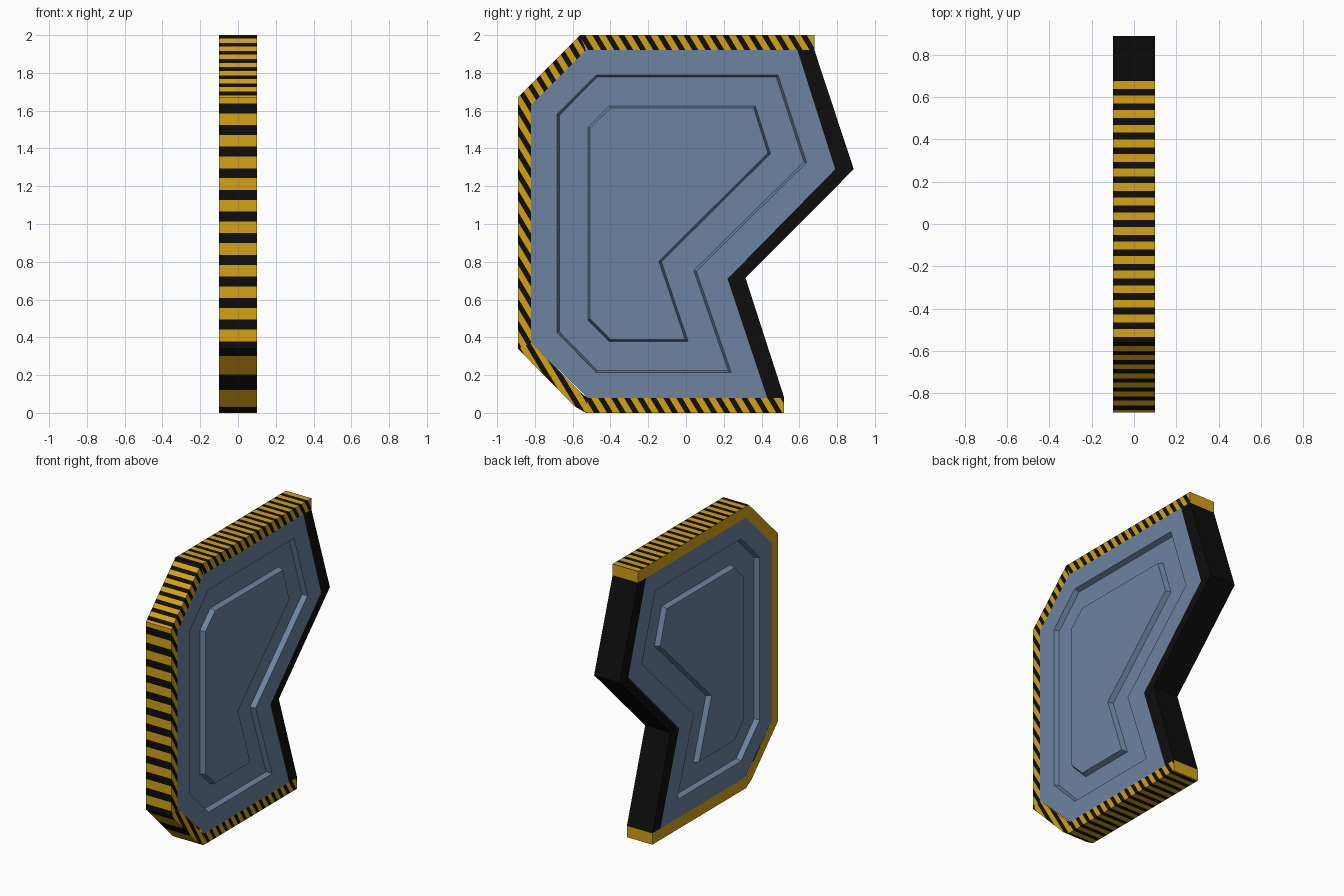
import bpy, bmesh, math
from mathutils import Vector

if "Cube" in bpy.data.objects:
    bpy.data.objects.remove(bpy.data.objects["Cube"])

H = 0.1            # half thickness of the door
GROOVE = 0.035     # depth of the pressed channel
SLOPE = 0.012      # width of the channel's sloped walls
SA, SB = 14.5, 8.73  # stripe frequency along y and z


def material(name, color):
    m = bpy.data.materials.new(name)
    m.diffuse_color = (*color, 1)
    m.use_nodes = True
    m.node_tree.nodes["Principled BSDF"].inputs["Base Color"].default_value = m.diffuse_color
    return m


BLUE = material("steel_blue", (0.150, 0.230, 0.355))
YELLOW = material("hazard_yellow", (0.66, 0.36, 0.007))
BLACK = material("rubber_black", (0.004, 0.004, 0.004))


def finish(bm, name, mats):
    me = bpy.data.meshes.new(name)
    bm.to_mesh(me)
    bm.free()
    for m in mats:
        me.materials.append(m)
    ob = bpy.data.objects.new(name, me)
    bpy.context.collection.objects.link(ob)
    return ob


def offset(poly, d):
    """Move every edge of a clockwise (y, z) outline inward by d."""
    out = []
    n = len(poly)
    for i in range(n):
        a, b, c = (Vector(poly[j % n]) for j in (i - 1, i, i + 1))
        e1, e2 = (b - a).normalized(), (c - b).normalized()
        n1, n2 = Vector((e1.y, -e1.x)), Vector((e2.y, -e2.x))
        out.append(tuple(b + (n1 + n2) * d / (1 + n1.dot(n2))))
    return out


def edge_strip(name, o0, o1, i1, i0, mats, cap_start=False, cap_end=False, phase=None):
    """One frame segment: outer edge o0-o1, inner edge i0-i1, full thickness."""
    bm = bmesh.new()
    pts = (o0, o1, i1, i0)
    lo = [bm.verts.new((-H, *p)) for p in pts]
    hi = [bm.verts.new((H, *p)) for p in pts]
    bm.faces.new(lo)
    bm.faces.new(hi)
    side = [bm.faces.new((lo[k], lo[(k + 1) % 4], hi[(k + 1) % 4], hi[k])) for k in range(4)]
    bmesh.ops.recalc_face_normals(bm, faces=bm.faces[:])
    # remove walls buried inside the door
    hidden = [side[2]]
    if not cap_end:
        hidden.append(side[1])
    if not cap_start:
        hidden.append(side[3])
    bmesh.ops.delete(bm, geom=hidden, context='FACES_ONLY')
    # diagonal hazard stripes
    if phase is not None:
        duty = 0.46
        f = [SA * y + SB * z for y, z in pts]
        for k in range(math.floor(min(f)) - 1, math.ceil(max(f)) + 2):
            for s in (-duty / 2, duty / 2):
                v = k + phase + s
                if min(f) + 1e-3 < v < max(f) - 1e-3:
                    bmesh.ops.bisect_plane(
                        bm, geom=bm.verts[:] + bm.edges[:] + bm.faces[:], dist=1e-6,
                        plane_co=(0, 0, v / SB), plane_no=(0, SA, SB))
        for fc in bm.faces:
            c = fc.calc_center_median()
            t = (SA * c.y + SB * c.z - phase + 0.5) % 1 - 0.5
            plain = fc.normal.x < -0.5 or fc.normal.y > 0.9
            fc.material_index = 1 if abs(t) < duty / 2 and not plain else 0
    return finish(bm, name, mats)


# striped frame around top, back and bottom
outer = [(0.68, 2), (-0.56, 2), (-0.89, 1.67), (-0.89, 0.34), (-0.59, 0.035), (-0.53, 0), (0.52, 0)]
inner = [(0.68, 1.92), (-0.53, 1.92), (-0.82, 1.63), (-0.82, 0.37), (-0.55, 0.1), (-0.52, 0.08), (0.52, 0.08)]
names = ["top", "upper_chamfer", "back", "lower_chamfer", "lower_corner", "bottom"]
phases = [0.49, 0.17, 0.17, 0.05, 0.05, 0.17]
for i, (nm, ph) in enumerate(zip(names, phases)):
    edge_strip("frame_" + nm, outer[i], outer[i + 1], inner[i + 1], inner[i],
               [YELLOW, BLACK], i == 0, i == 5, ph)

# black rubber seal along the meeting edge
seal_out = [(0.68, 1.92), (0.888, 1.29), (0.315, 0.715), (0.52, 0.08)]
seal_in = [(0.59, 1.92), (0.79, 1.29), (0.22, 0.71), (0.43, 0.08)]
for i, nm in enumerate(["upper", "middle", "lower"]):
    edge_strip("seal_" + nm, seal_out[i], seal_out[i + 1], seal_in[i + 1], seal_in[i], [BLACK])

# steel panel with a pressed channel on both faces
panel = [(-0.53, 1.92), (0.59, 1.92), (0.79, 1.29), (0.22, 0.71),
         (0.43, 0.08), (-0.52, 0.08), (-0.82, 0.37), (-0.82, 1.63)]
channel_out = [(-0.475, 1.79), (0.487, 1.79), (0.638, 1.325), (0.055, 0.75),
               (0.24, 0.213), (-0.475, 0.213), (-0.683, 0.425), (-0.683, 1.58)]
channel_in = [(-0.405, 1.625), (0.367, 1.625), (0.447, 1.372), (-0.13, 0.80),
              (0.012, 0.377), (-0.405, 0.377), (-0.52, 0.492), (-0.52, 1.512)]
levels = [(panel, H), (channel_out, H), (offset(channel_out, SLOPE), H - GROOVE),
          (channel_in, H - GROOVE), (offset(channel_in, SLOPE), H)]
bm = bmesh.new()
for s in (1, -1):
    rings = [[bm.verts.new((s * x, *p)) for p in poly] for poly, x in levels]
    faces = []
    for a, b in zip(rings, rings[1:]):
        for k in range(8):
            j = (k + 1) % 8
            faces.append(bm.faces.new((a[k], a[j], b[j], b[k])))
    faces.append(bm.faces.new(rings[-1]))
    for f in faces:
        f.normal_update()
        if f.normal.x * s < 0:
            f.normal_flip()
finish(bm, "door_panel", [BLUE])
